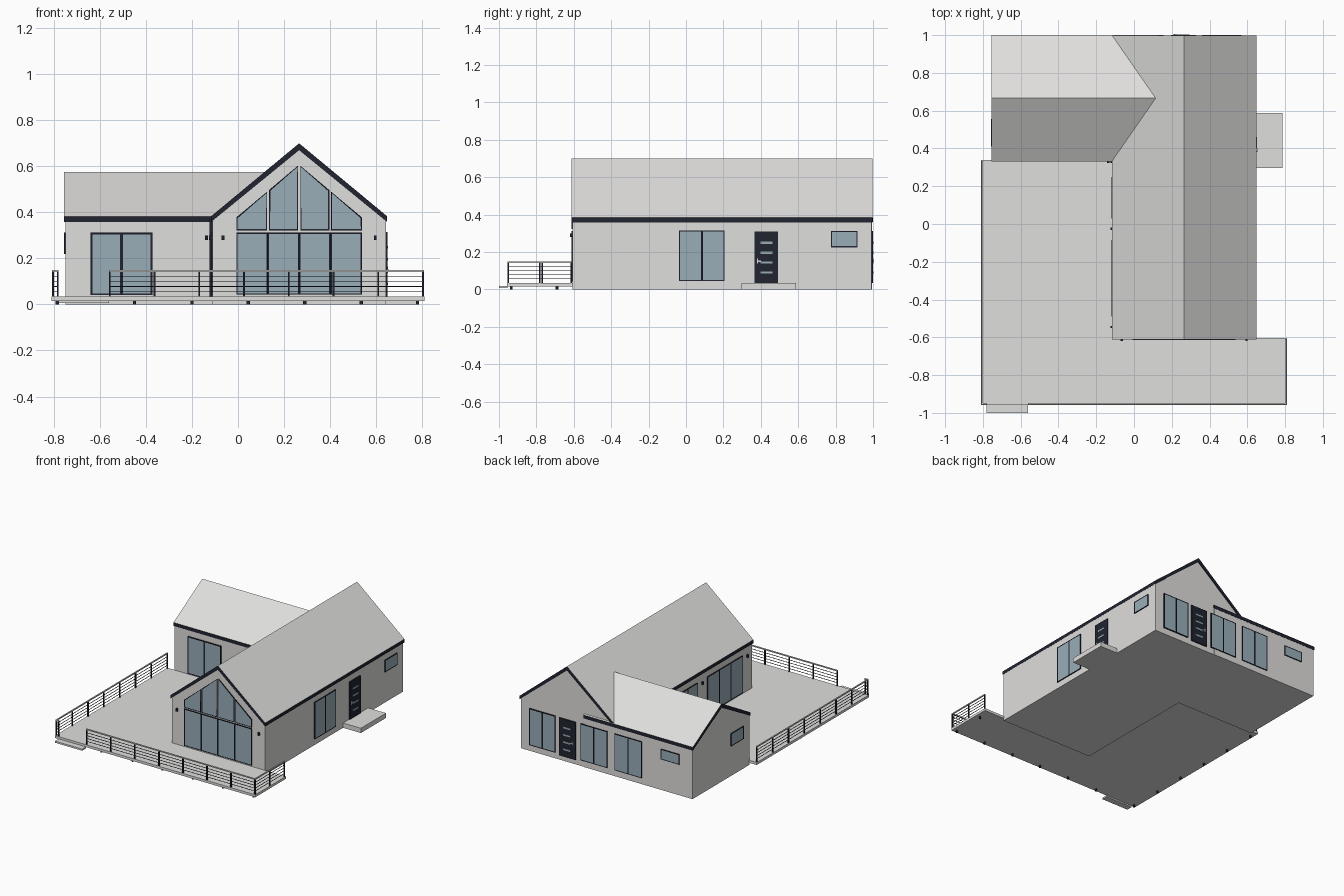
import bpy, bmesh
from mathutils import Vector

cube = bpy.data.objects.get("Cube")
if cube:
    bpy.data.objects.remove(cube)


def material(name, rgb):
    m = bpy.data.materials.new(name)
    m.use_nodes = True
    m.diffuse_color = (*rgb, 1)
    m.node_tree.nodes["Principled BSDF"].inputs["Base Color"].default_value = (*rgb, 1)
    return m


GREY = material("light grey", (0.74, 0.735, 0.72))
DARK = material("dark trim", (0.015, 0.017, 0.03))
GLASS = material("blue grey glass", (0.32, 0.42, 0.48))


def finish(name, bm, *mats):
    mesh = bpy.data.meshes.new(name)
    bm.to_mesh(mesh)
    bm.free()
    for m in mats:
        mesh.materials.append(m)
    ob = bpy.data.objects.new(name, mesh)
    bpy.context.collection.objects.link(ob)
    return ob


def extrude(points, place, d0, d1):
    """Solid from a flat outline; returns the bmesh and its face at d1."""
    bm = bmesh.new()
    low = [bm.verts.new(place(u, v, d0)) for u, v in points]
    high = [bm.verts.new(place(u, v, d1)) for u, v in points]
    cap = bm.faces.new(high)
    bm.faces.new(low[::-1])
    n = len(points)
    for i in range(n):
        j = (i + 1) % n
        bm.faces.new((low[i], low[j], high[j], high[i]))
    bmesh.ops.recalc_face_normals(bm, faces=bm.faces)
    return bm, cap


def along_y(u, v, d):
    return (u, d, v)


def along_x(u, v, d):
    return (d, u, v)


def along_z(u, v, d):
    return (u, v, d)


def rect(u0, u1, v0, v1):
    return [(u0, v0), (u1, v0), (u1, v1), (u0, v1)]


def prism(name, points, place, d0, d1, mat):
    return finish(name, extrude(points, place, d0, d1)[0], mat)


def box(name, x0, x1, y0, y1, z0, z1, mat):
    return prism(name, rect(x0, x1, y0, y1), along_z, z0, z1, mat)


# House bodies and roofs
EAVE, THICK = 0.383, 0.03


def house(name, left, right, ridge, place, start, end, inset):
    mid = (left + right) / 2
    l, r = left + 0.006, right - 0.006
    body = [(l, 0), (r, 0), (r, EAVE - 0.012), (mid, ridge - 0.012), (l, EAVE - 0.012)]
    prism(name + "_walls", body, place, start + inset, end - inset, GREY)
    roof = [(left, EAVE), (mid, ridge), (right, EAVE),
            (right, EAVE - THICK + 0.005), (mid, ridge - THICK), (left, EAVE - THICK + 0.005)]
    bm, _ = extrude(roof, place, start, end)
    for f in bm.faces:                      # slopes grey, edges dark
        f.material_index = 0 if f.normal.z > 0.1 else 1
    finish(name + "_roof", bm, GREY, DARK)


house("main", -0.117, 0.648, 0.7, along_y, -0.612, 0.997, 0.006)
house("wing", 0.332, 1.0, 0.575, along_x, -0.755, 0.13, 0.006)

# Wall planes: outline coordinate, height and distance out of the wall


def facing(axis, sign, plane):
    if axis == "y":
        return lambda u, v, d: (u, plane + sign * d, v)
    return lambda u, v, d: (plane + sign * d, u, v)


FRONT = facing("y", -1, -0.606)
WING_FRONT = facing("y", -1, 0.338)
BACK = facing("y", 1, 0.993)
RIGHT = facing("x", 1, 0.642)
LEFT = facing("x", -1, -0.111)
WING_LEFT = facing("x", -1, -0.749)


def pane(name, wall, points, border=0.01):
    bm, cap = extrude(points, wall, -0.002, 0.007)
    bmesh.ops.inset_individual(bm, faces=[cap], thickness=border, depth=-0.002)
    cap.material_index = 1
    finish(name, bm, DARK, GLASS)


def window(name, wall, u0, u1, v0, v1, count=1, border=0.008):
    step = (u1 - u0) / count
    for i in range(count):
        pane(f"{name}_{i + 1}", wall, rect(u0 + i * step, u0 + (i + 1) * step, v0, v1), border)


def door(name, wall, u0, u1):
    prism(name, rect(u0, u1, 0.035, 0.31), wall, -0.002, 0.007, DARK)
    mid = (u0 + u1) / 2
    for i in range(4):
        z = 0.09 + i * 0.053
        prism(f"{name}_light_{i + 1}", rect(mid - 0.03, mid + 0.033, z - 0.006, z + 0.006),
              wall, 0.006, 0.009, GLASS)
    prism(name + "_handle", rect(u0 + 0.015, u0 + 0.035, 0.147, 0.154), wall, 0.006, 0.012, GREY)
    prism(name + "_handle_plate", rect(u0 + 0.015, u0 + 0.021, 0.138, 0.165), wall, 0.006, 0.01, GREY)


# Front gable glazing
CENTRE = 0.2655
window("gable_window", FRONT, CENTRE - 0.273, CENTRE + 0.273, 0.043, 0.312, 4)
for side, label in ((-1, "right"), (1, "left")):
    for part, a, b, top_a, top_b in (("inner", 0.005, 0.131, 0.603, 0.497),
                                     ("outer", 0.139, 0.273, 0.49, 0.378)):
        pts = [(a, 0.322), (b, 0.322), (b, top_b), (a, top_a)]
        pane(f"gable_{part}_pane_{label}", FRONT, [(CENTRE + side * u, v) for u, v in pts], 0.007)

# Other windows and doors
window("wing_terrace_window", WING_FRONT, -0.64, -0.372, 0.04, 0.312, 2, 0.01)
window("terrace_side_window", LEFT, -0.49, -0.085, 0.04, 0.312, 3)
window("terrace_side_door", LEFT, 0.03, 0.25, 0.04, 0.312, 2)
window("right_window", RIGHT, -0.037, 0.207, 0.045, 0.315, 2)
window("right_small_window", RIGHT, 0.775, 0.917, 0.225, 0.312)
window("wing_end_window", WING_LEFT, 0.41, 0.555, 0.22, 0.312)
window("back_window_a", BACK, 0.36, 0.57, 0.045, 0.312, 2)
window("back_window_b", BACK, -0.06, 0.155, 0.045, 0.312, 2)
window("back_window_c", BACK, -0.34, -0.12, 0.045, 0.312, 2)
window("back_small_window", BACK, -0.645, -0.495, 0.225, 0.3)
door("side_door", RIGHT, 0.365, 0.492)
door("back_door", BACK, 0.195, 0.328)

# Wall lamps and corner downpipe
for i, (wall, u) in enumerate(((FRONT, -0.065), (FRONT, 0.596), (LEFT, -0.545),
                               (LEFT, -0.025), (WING_FRONT, -0.137))):
    prism(f"wall_lamp_{i + 1}", rect(u - 0.006, u + 0.006, 0.28, 0.3), wall, -0.002, 0.014, DARK)
box("downpipe", -0.124, -0.111, 0.324, 0.338, 0.033, 0.37, DARK)

# Deck, steps and feet
deck = [(-0.81, -0.957), (0.81, -0.957), (0.81, -0.604), (-0.113, -0.604),
        (-0.113, 0.34), (-0.81, 0.34)]
prism("deck", deck, along_z, 0.016, 0.034, GREY)
box("deck_step", -0.78, -0.56, -1.0, -0.955, 0.006, 0.018, GREY)
box("door_step", 0.64, 0.786, 0.297, 0.587, 0, 0.035, GREY)
feet = [(x, -0.935) for x in (-0.785, -0.45, -0.2, 0.045, 0.29, 0.535, 0.78)]
feet += [(-0.785, -0.69 + 0.245 * i) for i in range(5)] + [(0.78, -0.69)]
for i, (x, y) in enumerate(feet):
    bm = bmesh.new()
    bmesh.ops.create_cone(bm, cap_ends=True, segments=12, radius1=0.007, radius2=0.007, depth=0.018)
    bmesh.ops.translate(bm, verts=bm.verts, vec=(x, y, 0.009))
    finish(f"deck_foot_{i + 1}", bm, DARK)


# Railings
def bar(name, a, b, z, half, mat):
    x0, x1 = sorted((a.x, b.x))
    y0, y1 = sorted((a.y, b.y))
    box(name, x0 - half, x1 + half, y0 - half, y1 + half, z - half, z + half, mat)


def railing(name, start, end, spans):
    a, b = Vector(start), Vector(end)
    for i in range(spans + 1):
        p = a.lerp(b, i / spans)
        box(f"{name}_post_{i + 1}", p.x - 0.004, p.x + 0.004, p.y - 0.004, p.y + 0.004,
            0.03, 0.143, DARK)
    bar(name + "_handrail", a, b, 0.145, 0.004, GREY)
    for i in range(4):
        bar(f"{name}_wire_{i + 1}", a, b, 0.057 + i * 0.021, 0.0014, DARK)


railing("front_railing", (-0.557, -0.951), (0.804, -0.951), 7)
railing("left_deck_railing", (0.804, -0.951), (0.804, -0.613), 2)
railing("right_deck_railing", (-0.804, -0.951), (-0.804, 0.33), 7)
railing("corner_railing", (-0.804, -0.951), (-0.783, -0.951), 1)
